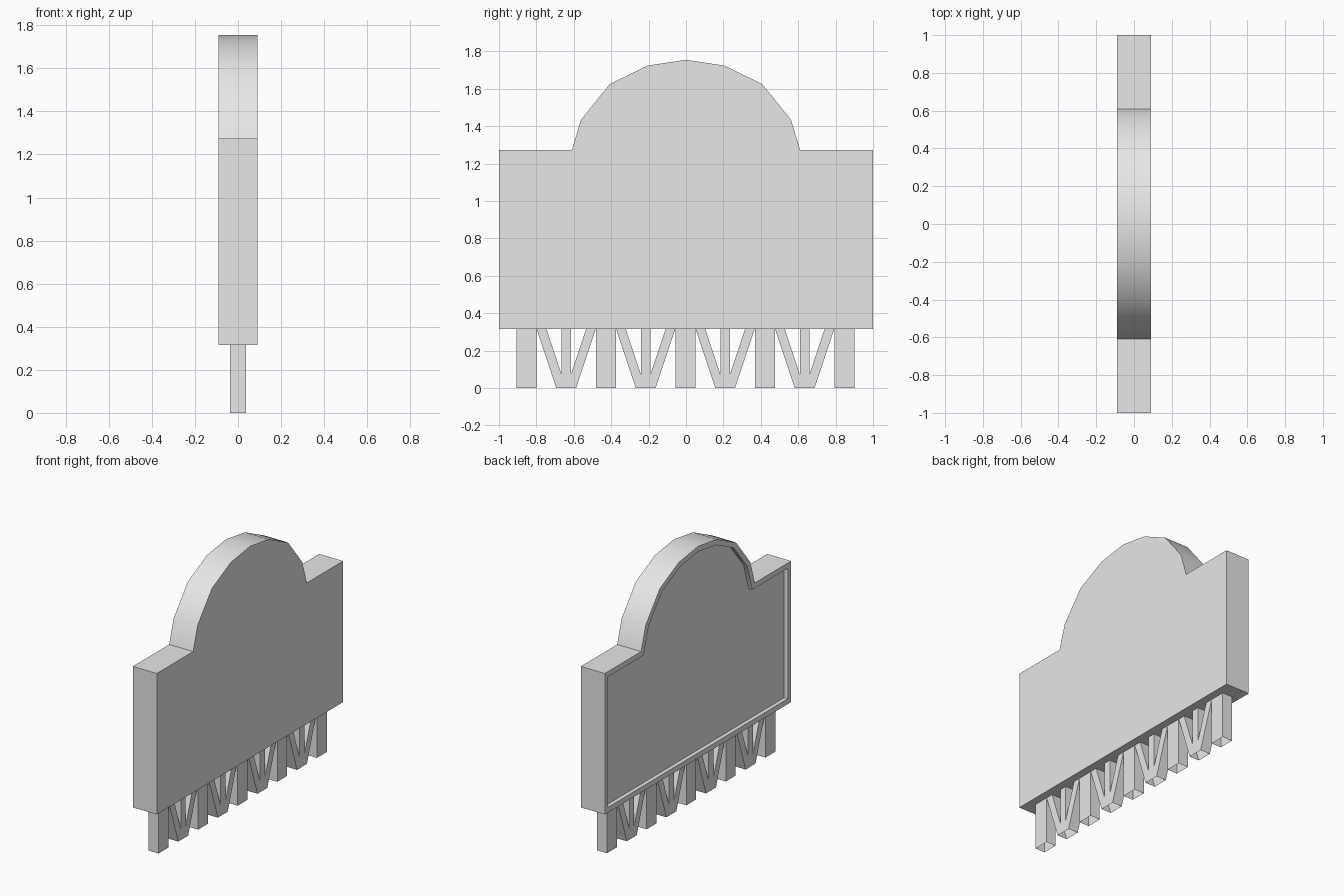
import bpy
import bmesh
from math import radians

cube = bpy.data.objects.get("Cube")
if cube:
    bpy.data.objects.remove(cube, do_unlink=True)

grey = bpy.data.materials.new("light_grey")
grey.use_nodes = True
grey.diffuse_color = (0.8, 0.8, 0.8, 1)
grey.node_tree.nodes["Principled BSDF"].inputs["Base Color"].default_value = (0.8, 0.8, 0.8, 1)

LEG_TOP = 0.315


def extrude_profile(name, outline, half, open_test=None, recess=None):
    """Extrude a (y, z) outline along x, optionally leaving some walls open."""
    bm = bmesh.new()
    side = bm.faces.new([bm.verts.new((-half, y, z)) for y, z in outline])
    out = bmesh.ops.extrude_face_region(bm, geom=[side], use_keep_orig=True)
    moved = [v for v in out["geom"] if isinstance(v, bmesh.types.BMVert)]
    bmesh.ops.translate(bm, verts=moved, vec=(2 * half, 0, 0))
    bmesh.ops.recalc_face_normals(bm, faces=bm.faces[:])
    if recess:
        # Border, then straight walls down to the sunken panel
        border, depth = recess
        panel = min(bm.faces, key=lambda f: f.calc_center_median().x)
        bmesh.ops.inset_region(bm, faces=[panel], thickness=border, use_even_offset=True)
        bmesh.ops.inset_region(bm, faces=[panel], thickness=0.0001, depth=-depth,
                               use_even_offset=True)
    if open_test:
        bmesh.ops.delete(bm, geom=[f for f in bm.faces if open_test(f)], context="FACES_ONLY")
    mesh = bpy.data.meshes.new(name)
    bm.to_mesh(mesh)
    bm.free()
    mesh.materials.append(grey)
    obj = bpy.data.objects.new(name, mesh)
    bpy.context.collection.objects.link(obj)
    return obj


def level_end(face):
    """Open ends of the hollow legs: ground level and under the board."""
    zs = [v.co.z for v in face.verts]
    return max(zs) < 0.001 or min(zs) > LEG_TOP - 0.001


# Board with an arched top and a sunken panel on one side
half_outline = [(1.0, LEG_TOP), (1.0, 1.273), (0.61, 1.273), (0.562, 1.433),
                (0.408, 1.625), (0.205, 1.724)]
outline = half_outline + [(0, 1.755)] + [(-y, z) for y, z in reversed(half_outline)]
board = extrude_profile("arched_board", outline, 0.09, recess=(0.036, 0.027))
bpy.ops.object.select_all(action="DESELECT")
board.select_set(True)
bpy.context.view_layer.objects.active = board
bpy.ops.object.shade_smooth_by_angle(angle=radians(32))

# Hollow straight legs
SPACING = 0.425
FIRST = -0.853
for i in range(5):
    y = FIRST + i * SPACING
    extrude_profile(f"straight_leg_{i + 1}",
                    [(y - 0.053, 0), (y + 0.053, 0), (y + 0.053, LEG_TOP), (y - 0.053, LEG_TOP)],
                    0.037, level_end)

# Hollow forked legs between them, each with a centre prong
fork_half = [(0.053, 0), (0.158, LEG_TOP), (0.106, LEG_TOP), (0.026, 0.075), (0.026, LEG_TOP)]
for i in range(4):
    y = FIRST + (i + 0.5) * SPACING
    fork = [(y + a, z) for a, z in fork_half] + [(y - a, z) for a, z in reversed(fork_half)]
    extrude_profile(f"forked_leg_{i + 1}", fork, 0.037, level_end)
